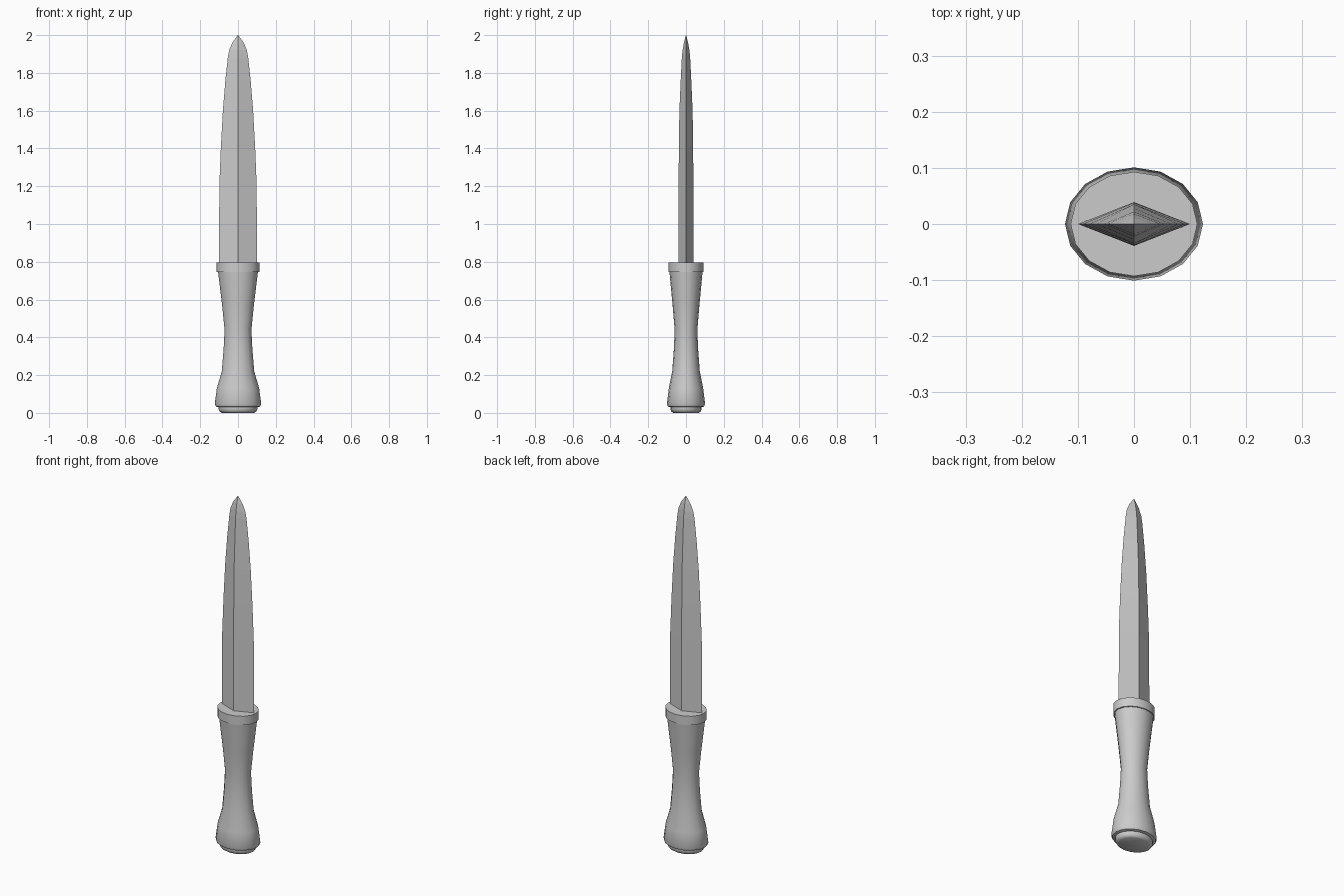
import bpy, math

if "Cube" in bpy.data.objects:
    bpy.data.objects.remove(bpy.data.objects["Cube"])


def loft(name, rings, smooth_angle):
    """Skin a stack of rings (lists of points), closing both ends."""
    n = len(rings[0])
    verts = [p for ring in rings for p in ring]
    faces = [(i * n + j, i * n + (j + 1) % n, (i + 1) * n + (j + 1) % n, (i + 1) * n + j)
             for i in range(len(rings) - 1) for j in range(n)]
    faces.append(tuple(reversed(range(n))))
    faces.append(tuple(range(len(verts) - n, len(verts))))
    mesh = bpy.data.meshes.new(name)
    mesh.from_pydata(verts, [], faces)
    mesh.validate()
    obj = bpy.data.objects.new(name, mesh)
    bpy.context.collection.objects.link(obj)
    bpy.context.view_layer.objects.active = obj
    obj.select_set(True)
    if smooth_angle:
        bpy.ops.object.shade_smooth_by_angle(angle=math.radians(smooth_angle))
    obj.select_set(False)
    return obj


def oval(rx, ry, z, sides=16):
    return [(rx * math.cos(2 * math.pi * k / sides),
             ry * math.sin(2 * math.pi * k / sides), z) for k in range(sides)]


def diamond(rx, ry, z):
    return oval(rx, ry, z, 4)


# Waisted oval grip: half width, half depth, height
grip = [(0.105, 0.084, 0.03), (0.117, 0.096, 0.034), (0.123, 0.101, 0.048),
        (0.112, 0.091, 0.13), (0.086, 0.073, 0.22), (0.076, 0.064, 0.34),
        (0.071, 0.06, 0.44), (0.084, 0.071, 0.57), (0.106, 0.088, 0.75)]
loft("grip", [oval(*p) for p in grip], 35)

# Pommel cap under the grip
cap = [(0.085, 0.067, 0.0), (0.096, 0.077, 0.006), (0.102, 0.082, 0.018), (0.102, 0.082, 0.034)]
loft("pommel_cap", [oval(*p) for p in cap], 50)

# Collar at the top of the grip
collar = [(0.113, 0.093, 0.745), (0.113, 0.093, 0.795)]
loft("collar", [oval(*p) for p in collar], 35)

# Double-edged blade with a diamond section
blade = [(0.1, 0.039, 0.78), (0.099, 0.039, 1.2), (0.091, 0.038, 1.4), (0.08, 0.035, 1.6),
         (0.067, 0.028, 1.76), (0.054, 0.022, 1.88), (0.047, 0.018, 1.92),
         (0.03, 0.011, 1.96), (0.001, 0.0005, 2.0)]
loft("blade", [diamond(*p) for p in blade], 0)
